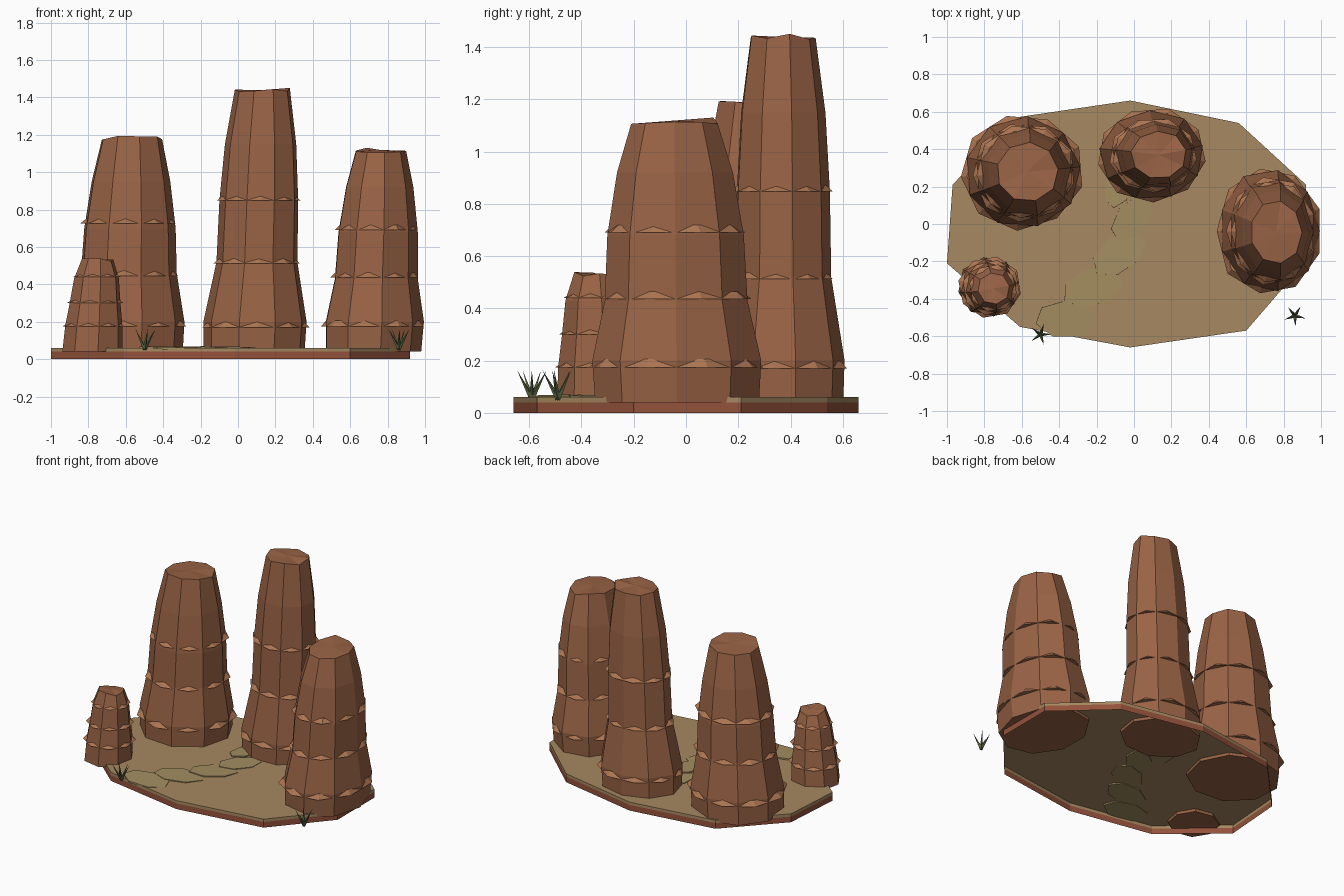
import bpy, random
from math import cos, sin, pi, radians
from mathutils import Vector

if "Cube" in bpy.data.objects:
    bpy.data.objects.remove(bpy.data.objects["Cube"])

random.seed(4)


def material(name, color):
    m = bpy.data.materials.new(name)
    m.diffuse_color = (*color, 1)
    m.use_nodes = True
    m.node_tree.nodes["Principled BSDF"].inputs["Base Color"].default_value = m.diffuse_color
    return m


ROCK = material("rock", (0.32, 0.125, 0.06))
LEDGE = material("ledge_rock", (0.42, 0.18, 0.085))
SAND = material("sand", (0.38, 0.25, 0.12))
PATCH = material("pale_sand", (0.37, 0.27, 0.12))
RIM = material("red_rim", (0.30, 0.085, 0.045))
GRASS = material("grass", (0.11, 0.14, 0.06))


def mesh_object(name, verts, faces, mat):
    me = bpy.data.meshes.new(name)
    me.from_pydata(verts, [], faces)
    me.materials.append(mat)
    ob = bpy.data.objects.new(name, me)
    bpy.context.collection.objects.link(ob)
    return ob


def bridge(rings, n):
    """Quads joining consecutive rings of n vertices."""
    return [(k * n + i, k * n + (i + 1) % n, (k + 1) * n + (i + 1) % n, (k + 1) * n + i)
            for k in range(rings - 1) for i in range(n)]


# Ground slab: ten-sided, open underneath
OUTLINE = [(-.02, -.66), (.60, -.57), (.92, -.20), (.92, .21), (.56, .54),
           (-.02, .66), (-.63, .57), (-.97, .21), (-1.0, -.21), (-.61, -.55)]


def slab(name, z0, z1, mat, cap):
    n = len(OUTLINE)
    verts = [(x, y, z) for z in (z0, z1) for x, y in OUTLINE]
    faces = bridge(2, n)
    if cap:
        verts.append((0, 0, z1))
        faces += [(n + i, n + (i + 1) % n, 2 * n) for i in range(n)]
    mesh_object(name, verts, faces, mat)


slab("ground_rim", 0, .04, RIM, False)
slab("ground_sand", .04, .06, SAND, True)


# Rock pillars: faceted tapering columns with thin broken ledges
def pillar(name, base, lean, scale, n, phase, profile, ledges):
    z_top = profile[-1][0]

    def point(i, r, z, shift=0.0):
        a = phase + 2 * pi * (i + shift) / n
        t = z / z_top
        return (base[0] + lean[0] * t + scale[0] * r * cos(a),
                base[1] + lean[1] * t + scale[1] * r * sin(a), z)

    def radius(z):
        for (z0, r0), (z1, r1) in zip(profile, profile[1:]):
            if z <= z1:
                return r0 + (r1 - r0) * (z - z0) / (z1 - z0)
        return profile[-1][1]

    jitter = [random.uniform(.99, 1.03) for _ in range(n)]
    verts = []
    for z, r in profile:
        for i in range(n):
            dz = random.uniform(-.02, .006) if z == z_top else 0
            x, y, _ = point(i, r * jitter[i], z)
            verts.append((x, y, z + dz))
    last = (len(profile) - 1) * n
    verts.append(point(0, 0, z_top - .006))
    faces = bridge(len(profile), n) + [tuple(reversed(range(n)))]
    faces += [(last + i, last + (i + 1) % n, last + n) for i in range(n)]
    mesh_object(name, verts, faces, ROCK)

    # Ledge corners sit over the pillar's faces, so they poke out in pieces
    for k, z in enumerate(ledges):
        r = radius(z)
        h = .012 + .06 * r
        out = [r * random.uniform(.985, 1.04) + .014 for _ in range(n)]
        lv = [point(i, r * .88, z - h / 2, .5) for i in range(n)]
        lv += [point(i, out[i], z - h / 2, .5) for i in range(n)]
        lv += [point(i, out[i] - .032, z + h / 2, .5) for i in range(n)]
        lv += [point(i, r * .85, z + h / 2, .5) for i in range(n)]
        mesh_object(f"{name}_ledge_{k + 1}", lv, bridge(4, n), LEDGE)


pillar("left_pillar", (-.60, .28), (.03, 0), (1, .95), 9, radians(5),
       [(.04, .305), (.2, .31), (.46, .262), (.7, .25), (.95, .215), (1.19, .165)],
       (.19, .46, .74))
pillar("back_pillar", (.088, .37), (.044, 0), (1, .86), 9, radians(12),
       [(.04, .272), (.2, .278), (.52, .218), (.85, .212), (1.15, .192), (1.445, .148)],
       (.185, .525, .86))
pillar("right_pillar", (.715, -.035), (.045, -.01), (.82, 1), 9, radians(0),
       [(.04, .318), (.2, .328), (.43, .277), (.68, .265), (.92, .225), (1.125, .168)],
       (.19, .45, .705))
pillar("small_pillar", (-.78, -.335), (.03, -.01), (1, .97), 8, radians(10),
       [(.04, .163), (.18, .155), (.3, .138), (.43, .122), (.535, .085)],
       (.185, .31, .45))

# Pale sand patches forming a winding trail
for k, (x, y, s) in enumerate([(-.36, -.51, 1), (-.22, -.34, 1), (-.08, -.16, .95),
                               (-.01, .03, .85), (-.08, .2, .7)]):
    bpy.ops.mesh.primitive_cylinder_add(vertices=7, radius=.17 * s, depth=.012,
                                        location=(x, y, .06),
                                        rotation=(random.uniform(-.02, .02), .02, k * .3))
    ob = bpy.context.object
    ob.name = f"trail_patch_{k + 1}"
    ob.scale = (1, .6, 1)
    ob.data.materials.append(PATCH)

# Grass tufts: thin splayed blades
for t, (x, y) in enumerate([(-.50, -.59), (.86, -.49)]):
    for b in range(5):
        a = 2 * pi * b / 5 + t
        d = Vector((cos(a) * .55, sin(a) * .55, 1)).normalized()
        bpy.ops.mesh.primitive_cone_add(
            vertices=4, radius1=.011, radius2=0, depth=.125,
            location=Vector((x, y, .055)) + d * .06,
            rotation=d.to_track_quat('Z', 'Y').to_euler())
        ob = bpy.context.object
        ob.name = f"grass_{t + 1}_blade_{b + 1}"
        ob.data.materials.append(GRASS)
